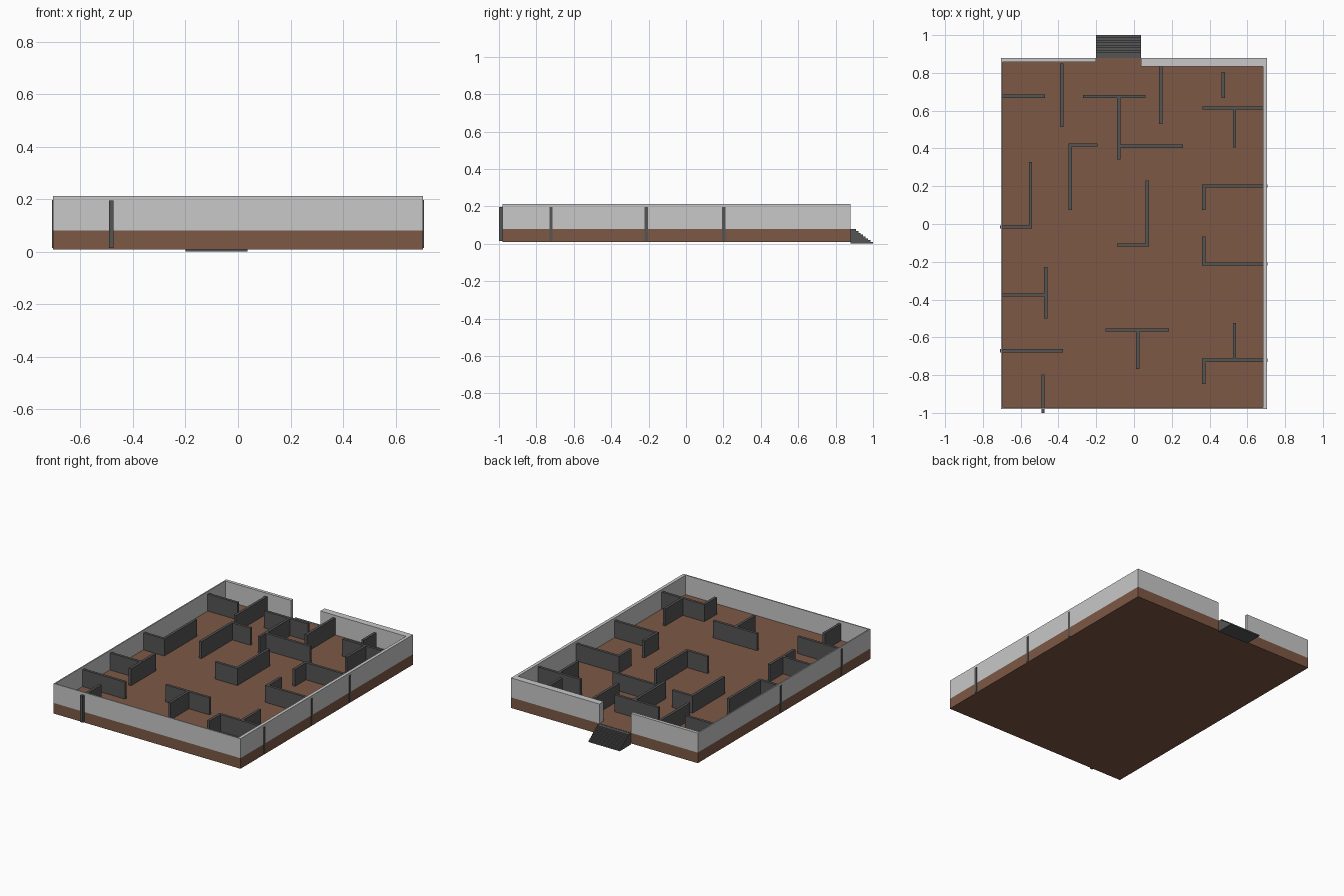
import bpy, bmesh
from mathutils import Matrix

if "Cube" in bpy.data.objects:
    bpy.data.objects.remove(bpy.data.objects["Cube"])


def material(name, rgb):
    m = bpy.data.materials.new(name)
    m.diffuse_color = (*rgb, 1)
    m.use_nodes = True
    m.node_tree.nodes["Principled BSDF"].inputs["Base Color"].default_value = m.diffuse_color
    return m


BROWN = material("brown floor", (0.205, 0.098, 0.06))
LIGHT = material("light grey wall", (0.58, 0.58, 0.58))
DARK = material("dark grey", (0.09, 0.09, 0.09))


def box(name, x0, x1, y0, y1, z0, z1, mat):
    bm = bmesh.new()
    centre = Matrix.Translation(((x0 + x1) / 2, (y0 + y1) / 2, (z0 + z1) / 2))
    bmesh.ops.create_cube(bm, size=1, matrix=centre @ Matrix.Diagonal((x1 - x0, y1 - y0, z1 - z0, 1)))
    add(name, bm, mat)


def add(name, bm, mat):
    mesh = bpy.data.meshes.new(name)
    bm.to_mesh(mesh)
    bm.free()
    mesh.materials.append(mat)
    bpy.context.collection.objects.link(bpy.data.objects.new(name, mesh))


X0, X1, Y0, Y1 = -0.705, 0.705, -0.98, 0.88
Z0, FLOOR, TOP = 0.008, 0.08, 0.213
GAP0, GAP1 = -0.2, 0.037

# Floor slab
box("floor_slab", X0, X1, Y0, Y1, Z0, FLOOR, BROWN)

# Outer walls, with an entrance gap at the back
box("left_wall", X0, X0 + 0.008, Y0, Y1, FLOOR, TOP, LIGHT)
box("right_wall", X1 - 0.022, X1, Y0, Y1, FLOOR, TOP, LIGHT)
box("front_wall", X0 + 0.008, X1 - 0.022, Y0, Y0 + 0.008, FLOOR, TOP, LIGHT)
box("back_wall_left", X0 + 0.008, GAP0, Y1 - 0.022, Y1, FLOOR, TOP, LIGHT)
box("back_wall_right", GAP1, X1 - 0.022, Y1 - 0.045, Y1, FLOOR, TOP, LIGHT)

# Entrance steps: stepped profile extruded across the gap
steps = 8
first, end = 0.908, 1.0
profile = [(Y1, 0.0), (Y1, 0.078)]
for i in range(steps):
    y = first + (end - first) * i / (steps - 1)
    profile += [(y, 0.078 * (steps - i) / steps), (y, 0.078 * (steps - i - 1) / steps)]
bm = bmesh.new()
face = bm.faces.new([bm.verts.new((GAP0, y, z)) for y, z in profile])
ext = bmesh.ops.extrude_face_region(bm, geom=[face])
bmesh.ops.translate(bm, vec=(GAP1 - GAP0, 0, 0),
                    verts=[v for v in ext["geom"] if isinstance(v, bmesh.types.BMVert)])
bmesh.ops.recalc_face_normals(bm, faces=bm.faces)
add("entrance_steps", bm, DARK)

# Partitions running along x: (start x, end x, y)
ALONG_X = [
    (-0.70, -0.472, 0.677), (-0.27, 0.062, 0.675), (-0.081, 0.26, 0.412),
    (0.363, 0.69, 0.614), (-0.347, -0.192, 0.418), (-0.709, -0.54, -0.016),
    (-0.091, 0.08, -0.111), (0.36, 0.708, 0.201), (0.36, 0.708, -0.212),
    (-0.70, -0.467, -0.376), (-0.15, 0.184, -0.561), (-0.709, -0.377, -0.672),
    (0.36, 0.708, -0.722),
]
# Partitions running along y: (x, start y, end y)
ALONG_Y = [
    (-0.382, 0.513, 0.85), (-0.081, 0.342, 0.675), (0.141, 0.53, 0.84),
    (0.473, 0.667, 0.805), (0.532, 0.405, 0.614), (-0.338, 0.075, 0.427),
    (-0.548, -0.025, 0.327), (0.07, -0.12, 0.23), (0.369, 0.075, 0.21),
    (0.369, -0.221, -0.065), (-0.467, -0.5, -0.228), (0.02, -0.767, -0.561),
    (-0.482, -1.0, -0.797), (0.532, -0.722, -0.523), (0.369, -0.847, -0.722),
]
H = 0.009  # half thickness
P0, P1 = 0.015, 0.196
for i, (a, b, y) in enumerate(ALONG_X):
    box(f"partition_x_{i + 1}", a, b, y - H, y + H, P0, P1, DARK)
for i, (x, a, b) in enumerate(ALONG_Y):
    box(f"partition_y_{i + 1}", x - H, x + H, a, b, P0, P1 - 0.0005, DARK)
